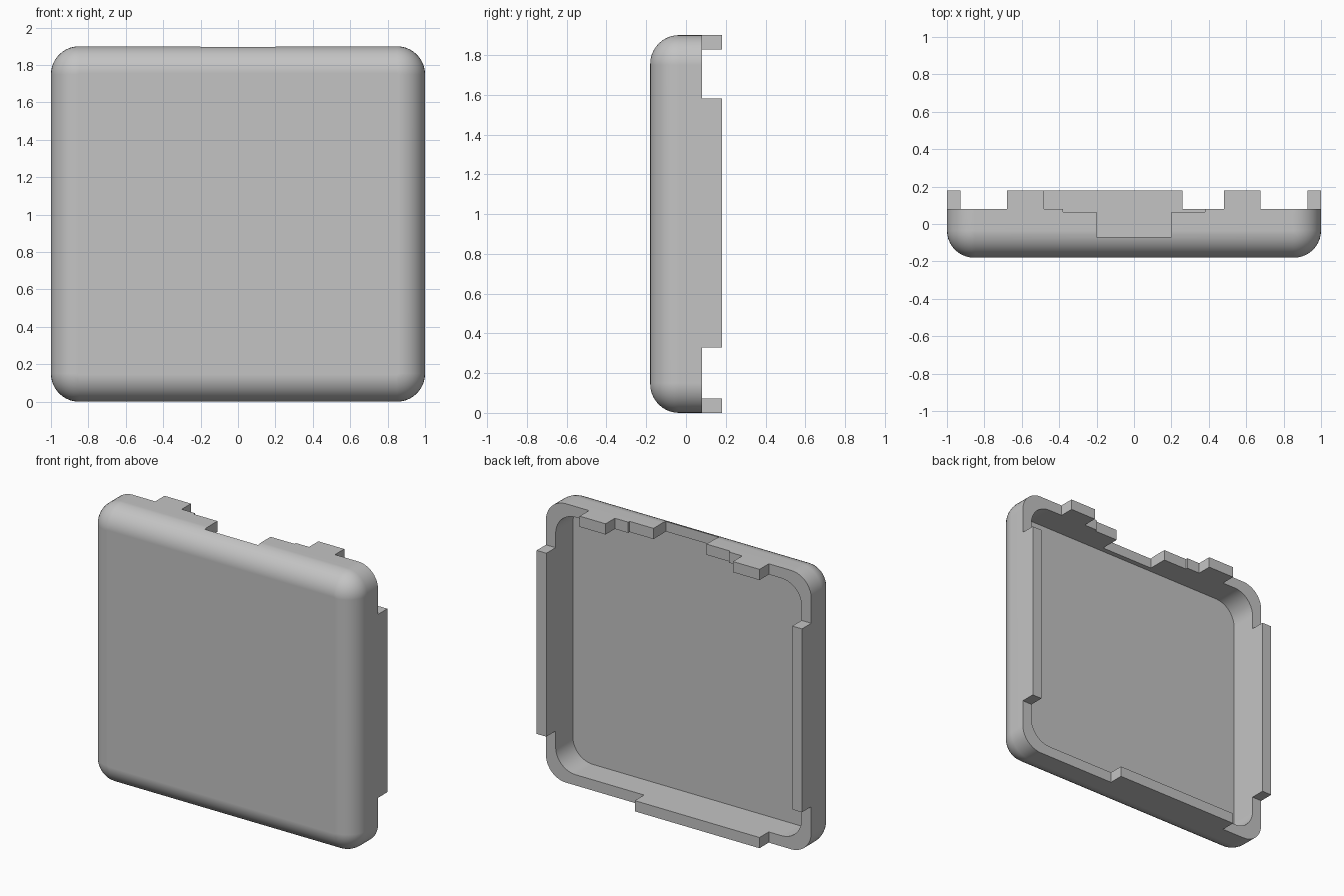
import bpy
import bmesh
import math

if "Cube" in bpy.data.objects:
    bpy.data.objects.remove(bpy.data.objects["Cube"], do_unlink=True)

WIDTH, HEIGHT = 2.0, 1.9
FRONT, RIM, BACK = -0.18, 0.08, 0.18
FLOOR = -0.105
WALL = 0.073
FILLET, CORNER = 0.145, 0.15
STEPS = 10

grey = bpy.data.materials.new("light grey")
grey.use_nodes = True
grey.diffuse_color = (0.55, 0.55, 0.55, 1)
grey.node_tree.nodes["Principled BSDF"].inputs["Base Color"].default_value = grey.diffuse_color


def ring(bm, y, inset, radius):
    """Rounded rectangle in the x-z plane at depth y."""
    cx = WIDTH / 2 - inset - radius
    cz = HEIGHT / 2 - inset - radius
    verts = []
    for quarter, (sx, sz) in enumerate([(1, 1), (-1, 1), (-1, -1), (1, -1)]):
        for i in range(STEPS + 1):
            a = (quarter + i / STEPS) * math.pi / 2
            verts.append(bm.verts.new((sx * cx + radius * math.cos(a), y,
                                       HEIGHT / 2 + sz * cz + radius * math.sin(a))))
    return verts


def box(name, x, y, z):
    """Box spanning the given ranges."""
    bpy.ops.mesh.primitive_cube_add(size=1, location=[sum(r) / 2 for r in (x, y, z)])
    obj = bpy.context.object
    obj.name = name
    obj.scale = [r[1] - r[0] for r in (x, y, z)]
    obj.hide_render = True
    return obj


# Tray: filleted front, straight walls, rounded recess
bm = bmesh.new()
rings = []
for i in range(STEPS + 1):
    a = i / STEPS * math.pi / 2
    inset = FILLET * (1 - math.sin(a))
    rings.append(ring(bm, FRONT + FILLET * (1 - math.cos(a)), inset, CORNER - inset))
rings.append(ring(bm, BACK, 0, CORNER))
rings.append(ring(bm, BACK, WALL, CORNER))
rings.append(ring(bm, FLOOR, WALL, CORNER))
for lower, upper in zip(rings, rings[1:]):
    for i in range(len(lower)):
        j = (i + 1) % len(lower)
        bm.faces.new((lower[i], lower[j], upper[j], upper[i]))
bm.faces.new(rings[0])
bm.faces.new(rings[-1])
bmesh.ops.recalc_face_normals(bm, faces=bm.faces)
mesh = bpy.data.meshes.new("cover_shell")
bm.to_mesh(mesh)
bm.free()
shell = bpy.data.objects.new("cover_shell", mesh)
bpy.context.collection.objects.link(shell)
mesh.materials.append(grey)

# Cut the rim down between the tabs, then the stepped top opening
above_rim = (RIM, 0.4)
low, high = (-0.2, 0.33), (1.58, 2.1)
top = (1.7, 2.1)
cutters = [
    box("cut_low_right", (-1.2, -0.68), above_rim, low),
    box("cut_low_left", (0.26, 1.2), above_rim, low),
    box("cut_high_right", (-1.2, -0.68), above_rim, high),
    box("cut_high_left", (0.675, 1.2), above_rim, high),
    box("cut_between_tabs", (-0.48, 0.48), above_rim, top),
    box("cut_shallow_step", (-0.38, 0.38), (0.065, 0.5), top),
    box("cut_opening", (-0.2, 0.2), (-0.07, 0.6), top),
]
bpy.ops.object.select_all(action="DESELECT")
shell.select_set(True)
bpy.context.view_layer.objects.active = shell
for cutter in cutters:
    cut = shell.modifiers.new(cutter.name, "BOOLEAN")
    cut.operation = "DIFFERENCE"
    cut.solver = "EXACT"
    cut.object = cutter
    bpy.ops.object.modifier_apply(modifier=cut.name)
    bpy.data.objects.remove(cutter, do_unlink=True)

# Smooth fillets with flat broad faces
bpy.ops.object.shade_smooth_by_angle(angle=math.radians(30))
flat = shell.modifiers.new("flat_faces", "WEIGHTED_NORMAL")
flat.keep_sharp = True
